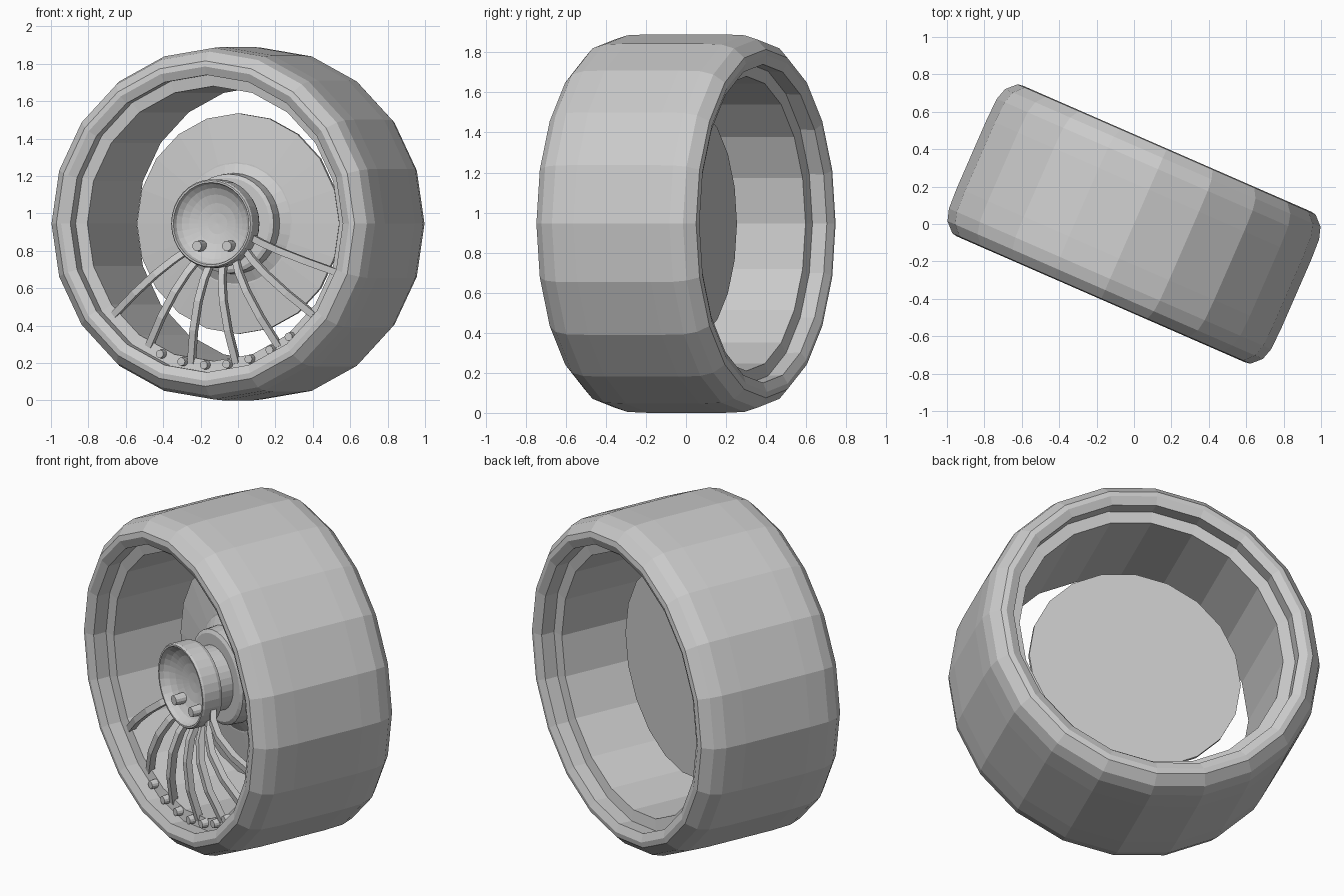
import bpy
import bmesh
from math import cos, sin, pi, radians
from mathutils import Matrix, Vector

if "Cube" in bpy.data.objects:
    bpy.data.objects.remove(bpy.data.objects["Cube"], do_unlink=True)

CENTRE_Z = 0.945
TURN = radians(-23.6)

grey = bpy.data.materials.new("plain_grey")
grey.use_nodes = True
GREY = (0.6, 0.6, 0.6, 1)
grey.diffuse_color = GREY
grey.node_tree.nodes["Principled BSDF"].inputs["Base Color"].default_value = GREY


def finish(bm, name):
    """Turn the bmesh into an object placed on the angled wheel axis."""
    bmesh.ops.remove_doubles(bm, verts=bm.verts[:], dist=0.0005)
    bmesh.ops.recalc_face_normals(bm, faces=bm.faces[:])
    mesh = bpy.data.meshes.new(name)
    bm.to_mesh(mesh)
    bm.free()
    mesh.materials.append(grey)
    obj = bpy.data.objects.new(name, mesh)
    bpy.context.collection.objects.link(obj)
    obj.location.z = CENTRE_Z
    obj.rotation_euler.z = TURN
    return obj


def lathe(name, profile, sides, closed=False):
    """Spin (radius, y) points about the y axis."""
    bm = bmesh.new()
    rings = []
    for r, y in profile:
        angles = [2 * pi * i / sides for i in range(sides)]
        rings.append([bm.verts.new((r * cos(a), y, r * sin(a))) for a in angles])
    pairs = list(zip(rings, rings[1:]))
    if closed:
        pairs.append((rings[-1], rings[0]))
    for a, b in pairs:
        for i in range(sides):
            j = (i + 1) % sides
            bm.faces.new((a[i], a[j], b[j], b[i]))
    return finish(bm, name)


def add_studs(name, radius, y, angles, size, length):
    """Short pegs parallel to the axle."""
    bm = bmesh.new()
    for deg in angles:
        a = radians(deg)
        place = Matrix.Translation((radius * cos(a), y, radius * sin(a)))
        bmesh.ops.create_cone(bm, cap_ends=True, segments=12, radius1=size, radius2=size * 0.85,
                              depth=length, matrix=place @ Matrix.Rotation(pi / 2, 4, "X"))
    return finish(bm, name)


# Tyre with rounded shoulders, open inside
half = [(0.80, 0.32), (0.795, 0.42), (0.84, 0.44), (0.87, 0.435),
        (0.92, 0.385), (0.94, 0.32), (0.945, 0.2)]
lathe("tyre", half + [(r, -y) for r, y in reversed(half)], 20, closed=True)

# Rim barrel with recessed lips
lathe("rim_barrel", [(0.735, 0.33), (0.80, 0.34), (0.80, -0.34), (0.735, -0.33)], 20, closed=True)

# Backing disc
lathe("backing_disc", [(0, 0.02), (0.59, 0.02), (0.59, 0.0), (0.33, -0.03), (0, -0.03)], 20)

# Flared flange and axle neck
lathe("axle_flange", [(0.33, -0.025), (0.27, -0.06), (0.265, -0.13), (0.245, -0.14),
                      (0.18, -0.14), (0.18, -0.26)], 32)

# Hub cap with a hollow bowl
RIM = 0.22
DEPTH = 0.09
bowl = [(RIM * cos(t * pi / 12), -0.36 + DEPTH * sin(t * pi / 12)) for t in range(7)]
lathe("hub_cap", [(0, -0.24), (0.23, -0.24), (0.237, -0.26), (0.237, -0.35), (0.23, -0.36)] + bowl, 32)
add_studs("hub_bolts", 0.148, -0.31, (234, 306), 0.032, 0.08)

# Lower fan of bowed square spokes
bm = bmesh.new()
path = [(0.2, -0.27), (0.3, -0.33), (0.42, -0.362), (0.58, -0.36), (0.76, -0.32)]
W = 0.018
for deg in range(220, 341, 20):
    a = radians(deg)
    out, side = Vector((cos(a), 0, sin(a))), Vector((-sin(a), 0, cos(a)))
    rings = []
    for r, y in path:
        mid = out * r + Vector((0, y, 0))
        rings.append([bm.verts.new(mid + side * u * W + Vector((0, v * W, 0)))
                      for u, v in ((-1, -1), (1, -1), (1, 1), (-1, 1))])
    for lo, hi in zip(rings, rings[1:]):
        for i in range(4):
            j = (i + 1) % 4
            bm.faces.new((lo[i], lo[j], hi[j], hi[i]))
    bm.faces.new(rings[0])
    bm.faces.new(rings[-1])
finish(bm, "spokes")

# Small studs along the bottom of the front lip
add_studs("rim_studs", 0.757, -0.345, range(247, 308, 10), 0.026, 0.05)
